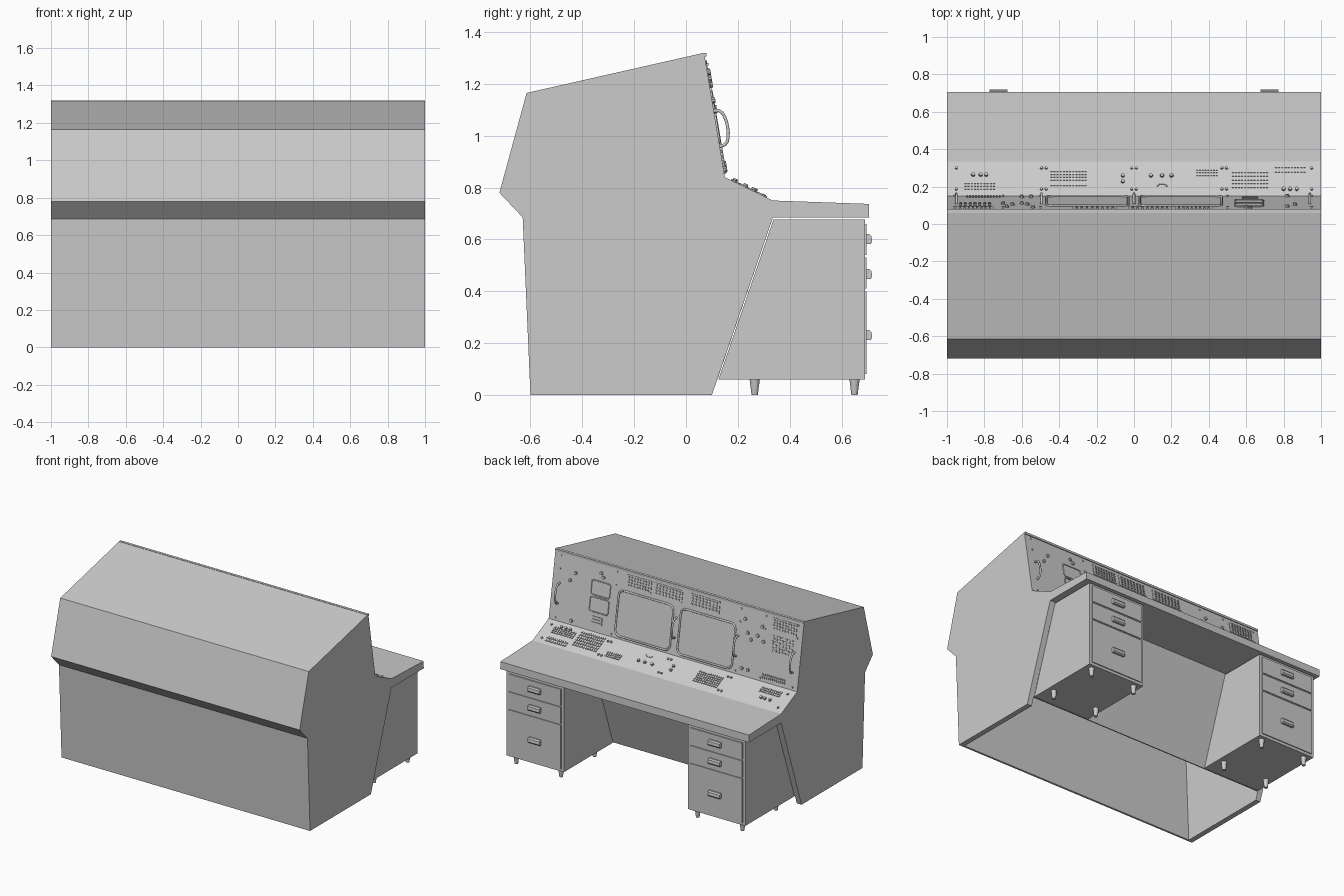
import bpy, bmesh, math
from mathutils import Matrix, Vector

if "Cube" in bpy.data.objects:
    bpy.data.objects.remove(bpy.data.objects["Cube"], do_unlink=True)

grey = bpy.data.materials.new("console grey")
grey.use_nodes = True
grey.diffuse_color = (0.6, 0.6, 0.6, 1)
grey.node_tree.nodes["Principled BSDF"].inputs["Base Color"].default_value = (0.6, 0.6, 0.6, 1)


def add(name, data, matrix=Matrix()):
    ob = bpy.data.objects.new(name, data)
    bpy.context.collection.objects.link(ob)
    ob.matrix_world = matrix
    data.materials.append(grey)
    return ob


def finish(name, bm, matrix=Matrix()):
    bmesh.ops.recalc_face_normals(bm, faces=bm.faces)
    me = bpy.data.meshes.new(name)
    bm.to_mesh(me)
    bm.free()
    return add(name, me, matrix)


def box(bm, lo, hi):
    lo, hi = Vector(lo), Vector(hi)
    size = hi - lo
    m = Matrix.Translation((lo + hi) / 2) @ Matrix.Diagonal((*size, 1))
    bmesh.ops.create_cube(bm, size=1, matrix=m)


def stud(bm, centre, r, h, r_top=None, sides=8):
    bmesh.ops.create_cone(bm, cap_ends=True, segments=sides, radius1=r, depth=h,
                          radius2=r if r_top is None else r_top,
                          matrix=Matrix.Translation(Vector(centre) + Vector((0, 0, h / 2))))


def prism(name, profile, x0, x1):
    """Solid from a y,z profile, running along x."""
    bm = bmesh.new()
    face = bm.faces.new([bm.verts.new((x0, y, z)) for y, z in profile])
    out = bmesh.ops.extrude_face_region(bm, geom=[face])
    bmesh.ops.translate(bm, vec=(x1 - x0, 0, 0),
                        verts=[v for v in out["geom"] if isinstance(v, bmesh.types.BMVert)])
    return finish(name, bm)


def tube(name, points, radius, matrix, cyclic=False):
    cu = bpy.data.curves.new(name, "CURVE")
    cu.dimensions = "3D"
    cu.bevel_depth = radius
    cu.bevel_resolution = 1
    cu.use_fill_caps = True
    sp = cu.splines.new("POLY")
    sp.points.add(len(points) - 1)
    for p, co in zip(sp.points, points):
        p.co = (*co, 1)
    sp.use_cyclic_u = cyclic
    return add(name, cu, matrix)


def slope_frame(low, high):
    """Local u = -x, v = up the slope, w = out of it; also its length."""
    a, b = Vector((0, *low)), Vector((0, *high))
    up = (b - a).normalized()
    side = Vector((-1, 0, 0))
    m = Matrix((side, up, side.cross(up))).transposed().to_4x4()
    return Matrix.Translation(a) @ m, (b - a).length


# Body: one bent sheet between two end panels, open underneath
outline = [(-.6, 0), (-.63, .685), (-.72, .78), (-.615, 1.165), (.07, 1.32),
           (.15, .84), (.335, .75), (.705, .737), (.707, .684), (.335, .684)]
sheet = outline + [(.121, .06)]
bm = bmesh.new()
rows = [[bm.verts.new((x, y, z)) for x in (-.962, .962)] for y, z in sheet]
for a, b in zip(rows, rows[1:]):
    bm.faces.new((a[0], a[1], b[1], b[0]))
me = bpy.data.meshes.new("body_shell")
bm.to_mesh(me)
bm.free()
shell = add("body_shell", me)
mod = shell.modifiers.new("thickness", "SOLIDIFY")
mod.thickness = .014
mod.offset = -1
for name, x0, x1 in (("left_end_panel", .962, 1), ("right_end_panel", -1, -.962)):
    prism(name, outline + [(.1, 0)], x0, x1)
bm = bmesh.new()
box(bm, (-1, .06, 1.305), (1, .079, 1.32))
finish("top_lip", bm)

# Drawer pedestals
for side, s in (("left", 1), ("right", -1)):
    prism(side + "_pedestal", [(.125, .06), (.69, .06), (.69, .676), (.337, .676)],
          s * .5, s * .96)
    bm = bmesh.new()
    for z0, z1 in ((.08, .4), (.41, .53), (.54, .66)):
        box(bm, (s * .73 - .21, .688, z0), (s * .73 + .21, .697, z1))
    finish(side + "_drawers", bm)
    for i, z in enumerate((.23, .465, .6)):
        prism(f"{side}_drawer_pull_{i + 1}",
              [(.69, z - .018), (.712, z - .018), (.718, z - .01), (.716, z + .012),
               (.708, z + .02), (.69, z + .02)], s * .725 - .048, s * .725 + .048)
    bm = bmesh.new()
    for x in (.55, .91):
        for y in (.265, .65):
            stud(bm, (s * x, y, 0), .012, .062, .02, 12)
    finish(side + "_feet", bm)

# Upright instrument panel
face, length = slope_frame((.15, .84), (.07, 1.31))


def rounded_frame(name, x0, x1, v0, v1, r, thick):
    pts = []
    for k, (cx, cy) in enumerate(((x1 - r, v1 - r), (x0 + r, v1 - r),
                                  (x0 + r, v0 + r), (x1 - r, v0 + r))):
        for j in range(5):
            a = (k + j / 4) * math.pi / 2
            pts.append((-(cx + r * math.cos(a)), cy + r * math.sin(a), .003))
    tube(name, pts, thick, face, True)


rounded_frame("left_monitor_frame", .03, .47, .02, .335, .04, .007)
rounded_frame("right_monitor_frame", -.47, -.03, .02, .335, .04, .007)
rounded_frame("upper_small_screen_frame", .54, .69, .25, .35, .015, .004)
rounded_frame("lower_small_screen_frame", .54, .69, .135, .235, .015, .004)

for i, x in enumerate((.94, .0, -.495, -.95)):
    arc = [(-x, .19 - .07 * math.cos(a), .043 * math.sin(a) ** .6)
           for a in [math.pi * k / 10 for k in range(11)]]
    tube(f"grab_handle_{i + 1}", arc, .007, face)


def button_grid(name, frame, x0, x1, v0, v1, nx, nv, h=.006, fill=.6):
    bm = bmesh.new()
    dx, dv = (x1 - x0) / nx, (v1 - v0) / nv
    for i in range(nx):
        for j in range(nv):
            u, v = -(x0 + (i + .5) * dx), v0 + (j + .5) * dv
            box(bm, (u - dx * fill / 2, v - dv * fill / 2, -.001),
                (u + dx * fill / 2, v + dv * fill / 2, h))
    finish(name, bm, frame)


def studs(name, frame, spots, r, h):
    bm = bmesh.new()
    for x, v in spots:
        stud(bm, (-x, v, -.001), r, h, r * .85, 10)
    finish(name, bm, frame)


for i, (x0, x1) in enumerate(((.22, .42), (-.03, .2), (-.33, -.09), (-.95, -.75))):
    bm = bmesh.new()
    box(bm, (-x1, .37, -.001), (-x0, .455, .005))
    finish(f"switch_plate_{i + 1}", bm, face)
    button_grid(f"switches_{i + 1}", face, x0 + .01, x1 - .01, .375, .45, 8, 4, .011, .45)
button_grid("speaker_slots", face, -.94, -.76, .22, .34, 7, 6, .005, .55)
button_grid("left_lower_slots", face, .55, .69, .05, .11, 1, 3, .006, .6)
button_grid("right_lower_slots", face, -.9, -.71, .02, .06, 12, 2)
studs("panel_knobs", face, [(.86, .3), (.82, .36), (.62, .41), (.6, .385), (-.54, .39),
                            (-.57, .3), (-.6, .26), (-.65, .3), (-.68, .37),
                            (-.7, .27), (-.6, .05), (-.55, .05), (.82, .03)], .012, .015)
studs("panel_screws", face, [(x, v) for x in (.95, .5, -.5, -.7, -.96)
                             for v in (.02, .36, .45)], .007, .008)

# Sloping control desk
desk, run = slope_frame((.335, .75), (.15, .84))
for name, x0, x1, v0, v1, nx, nv in (
        ("outer_left_keys", .75, .92, .02, .07, 10, 2),
        ("mid_left_keys", .74, .92, .1, .16, 10, 4),
        ("inner_left_keys", .52, .72, .05, .185, 12, 6),
        ("small_left_keys", .33, .45, .04, .09, 8, 3),
        ("inner_right_keys", -.45, -.25, .05, .15, 12, 6),
        ("outer_right_keys", -.91, -.74, .12, .17, 10, 3)):
    button_grid(name, desk, x0, x1, v0, v1, nx, nv, .005)
studs("desk_knobs", desk, [(-.86, .08), (-.82, .08), (-.79, .08), (-.06, .085), (-.06, .12),
                           (.09, .085), (.15, .085), (.2, .085), (.8, .165),
                           (.835, .165), (.87, .165)], .011, .014)
studs("desk_screws", desk, [(x, v) for x in (-.95, -.495, -.47, -.012, .012, .47, .495, .95)
                            for v in (.04, .165)], .008, .009)
tube("dial_arc", [(-.15 + .025 * math.cos(a), .15 - .015 * math.sin(a), .002)
                  for a in [math.pi * k / 8 for k in range(9)]], .003, desk)
